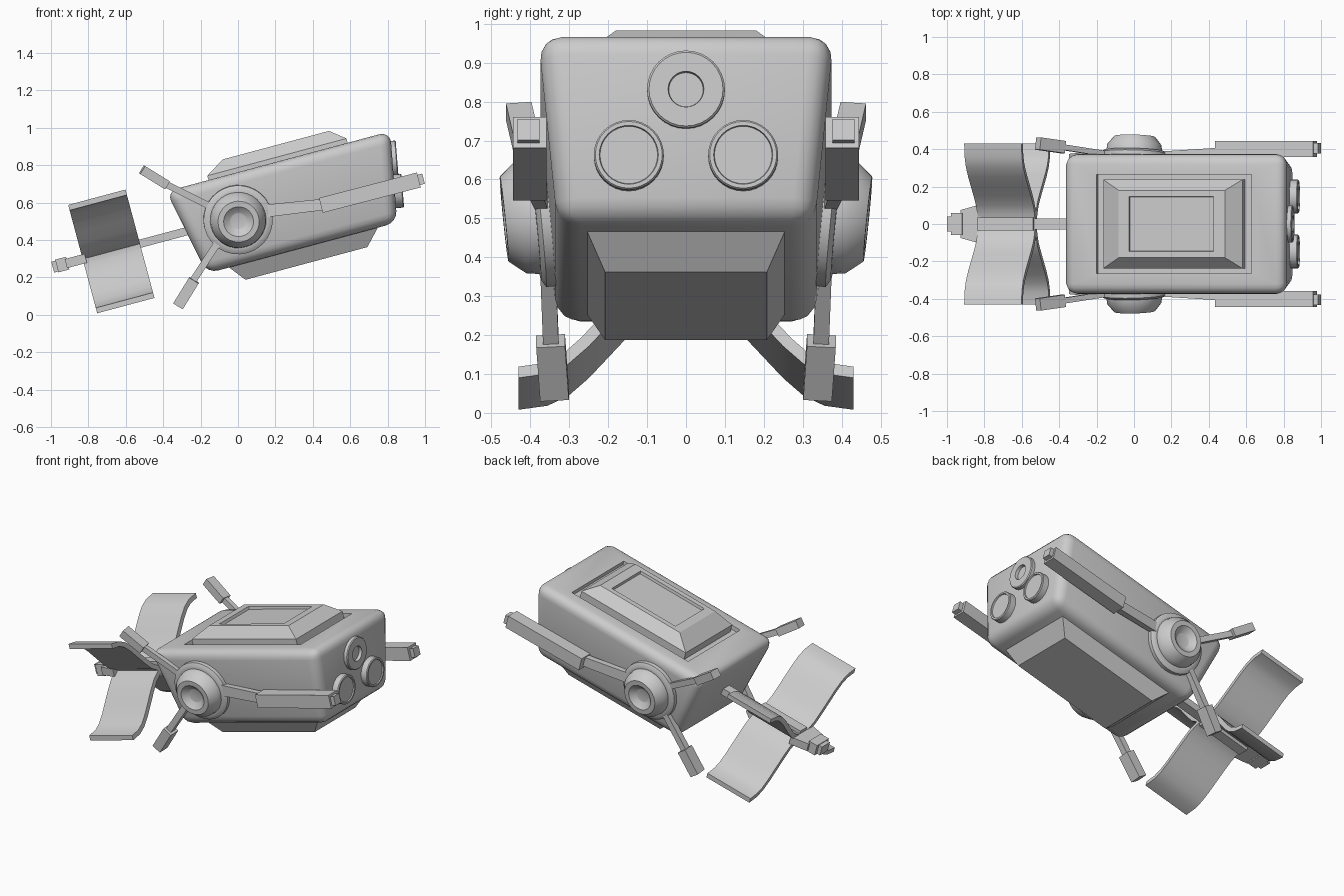
import bpy, bmesh, math
from mathutils import Matrix, Vector

if "Cube" in bpy.data.objects:
    bpy.data.objects.remove(bpy.data.objects["Cube"])

# Whole craft is pitched 15 degrees about the side hubs
M = Matrix.Translation((0, 0, 0.51)) @ Matrix.Rotation(math.radians(-15), 4, 'Y')
I = Matrix.Identity(4)


def finish(name, bm, mat=I, smooth=False):
    bmesh.ops.transform(bm, matrix=mat, verts=bm.verts)
    bmesh.ops.recalc_face_normals(bm, faces=bm.faces)
    me = bpy.data.meshes.new(name)
    bm.to_mesh(me)
    bm.free()
    ob = bpy.data.objects.new(name, me)
    bpy.context.collection.objects.link(ob)
    if smooth:
        bpy.ops.object.select_all(action='DESELECT')
        ob.select_set(True)
        bpy.context.view_layer.objects.active = ob
        bpy.ops.object.shade_smooth_by_angle(angle=math.radians(32))
    return ob


def loft(loops):
    """Skin closed loops of points and cap both ends."""
    bm = bmesh.new()
    rings = [[bm.verts.new(p) for p in l] for l in loops]
    for a, b in zip(rings, rings[1:]):
        n = len(a)
        for i in range(n):
            j = (i + 1) % n
            bm.faces.new((a[i], a[j], b[j], b[i]))
    bm.faces.new(rings[0][::-1])
    bm.faces.new(rings[-1])
    return bm


def tiers(levels):
    """Stacked rectangles: (x0, x1, half width, height)."""
    return loft([[(a, -h, z), (b, -h, z), (b, h, z), (a, h, z)] for a, b, h, z in levels])


def lathe(name, profile, origin, axis, mat=I, n=32):
    rot = Vector((0, 0, 1)).rotation_difference(Vector(axis)).to_matrix().to_4x4()
    loops = [[(r * math.cos(2 * math.pi * i / n), r * math.sin(2 * math.pi * i / n), h)
              for i in range(n)] for r, h in profile]
    return finish(name, loft(loops), mat @ Matrix.Translation(origin) @ rot, True)


def bar(name, p, q, w0, h0, w1=None, h1=None, mat=I):
    """Rectangular bar from p to q; w across y, h in the other direction (half sizes)."""
    p, q = Vector(p), Vector(q)
    d = (q - p).normalized()
    side = (Vector((0, 1, 0)) - d * d.y).normalized()
    up = d.cross(side)
    loops = [[c + side * w * a + up * h * b for a, b in ((-1, -1), (1, -1), (1, 1), (-1, 1))]
             for c, w, h in ((p, w0, h0), (q, w1 or w0, h1 or h0))]
    return finish(name, loft(loops), mat)


# Rounded hull with a shallow recess in its top
bm = tiers([(-.235, .818, .33, -.236), (-.332, .908, .38, .244)])
bmesh.ops.bevel(bm, geom=bm.edges[:], offset=.06, segments=4, profile=.5, affect='EDGES')
bm.normal_update()
top = max(bm.faces, key=lambda f: f.calc_center_median().z)
bmesh.ops.inset_individual(bm, faces=[top], thickness=.03)
mid = top.calc_center_median().x
for v in top.verts:
    v.co.x = .717 if v.co.x > mid else -.142
    v.co.y = math.copysign(.265, v.co.y)
bmesh.ops.inset_individual(bm, faces=[top], thickness=.002, depth=-.025)
finish("hull", bm, M, True)

# Top hatch with sunken panel, and belly block
finish("top_hatch", tiers([(-.098, .672, .237, .21), (-.098, .672, .237, .268),
                           (.004, .592, .18, .331), (.06, .53, .147, .331),
                           (.063, .527, .144, .314)]), M)
finish("belly", tiers([(-.045, .63, .208, -.322), (-.117, .716, .257, -.23),
                       (-.117, .716, .257, -.2)]), M)

# Three round lenses on the nose
n = (.997, 0, .08)
lathe("upper_lens", [(.1, -.02), (.1, .022), (.095, .027), (.046, .027), (.044, .008)],
      (.824, 0, .83), n)
for s, side in ((-1, "right"), (1, "left")):
    lathe(side + "_lower_lens", [(.09, -.02), (.09, .038), (.086, .043), (.076, .043), (.074, .036)],
          (.838, s * .147, .66), n)

# Side hubs with three arms each
hub = [(.185, -.02), (.185, .028), (.165, .04), (.15, .04), (.145, .075),
       (.11, .118), (.08, .118), (.047, .09), (.04, .088)]
arms = [  # name, start, end, half width/height at start, at end
    ("upper_arm", (-.12, .37, .565), (-.39, .412, .70), .015, .018, .015, .018),
    ("upper_arm_tip", (-.38, .411, .694), (-.513, .43, .776), .033, .025, .033, .025),
    ("lower_arm", (-.08, .357, .43), (-.245, .347, .175), .02, .019, .02, .019),
    ("lower_arm_tip", (-.235, .348, .185), (-.32, .338, .047), .037, .03, .037, .03),
    ("front_arm", (.12, .37, .552), (.46, .388, .59), .016, .034, .02, .03),
    ("front_arm_casing", (.443, .402, .585), (.967, .402, .721), .043, .041, .043, .041),
    ("front_arm_tip", (.955, .405, .718), (.992, .405, .728), .028, .028, .028, .028)]
for s, side in ((-1, "right"), (1, "left")):
    lathe(side + "_hub", hub, (0, s * .35, 0), (0, s * .995, -.104), M)
    for name, p, q, *sizes in arms:
        bar(f"{side}_{name}", (p[0], s * p[1], p[2]), (q[0], s * q[1], q[2]), *sizes)

# Tail boom and end pieces
bar("tail_boom", (-.2, 0, .01), (-.95, 0, .01), .03, .022, mat=M)
bar("fin_mount", (-.855, 0, .01), (-.545, 0, .01), .034, .045, mat=M)
bar("tail_wedge", (-.84, 0, .01), (-.95, 0, .01), .105, .025, .075, .025, mat=M)
bar("tail_block", (-.94, 0, .01), (-1.0, 0, .01), .06, .035, mat=M)
bar("tail_cap", (-.99, 0, .01), (-1.023, 0, .01), .04, .03, mat=M)

# Four S-curved tail fins in a cross
curve = [(0, 0), (.06, .015), (.11, .045), (.16, .095), (.21, .15), (.26, .205),
         (.31, .25), (.36, .275), (.43, .285)]
for sy, side in ((-1, "right"), (1, "left")):
    for sz, level in ((-1, "lower"), (1, "upper")):
        loops = []
        for i, (y, z) in enumerate(curve):
            a, b = curve[max(i - 1, 0)], curve[min(i + 1, len(curve) - 1)]
            t = Vector((b[0] - a[0], b[1] - a[1])).normalized() * .015
            loops.append([(x, sy * (y - k * t.y * (0 < i < len(curve) - 1)),
                           .01 + sz * (z + k * t.x))
                          for x, k in ((-.857, -1), (-.54, -1), (-.54, 1), (-.857, 1))])
        finish(f"{side}_{level}_tail_fin", loft(loops), M, True)
